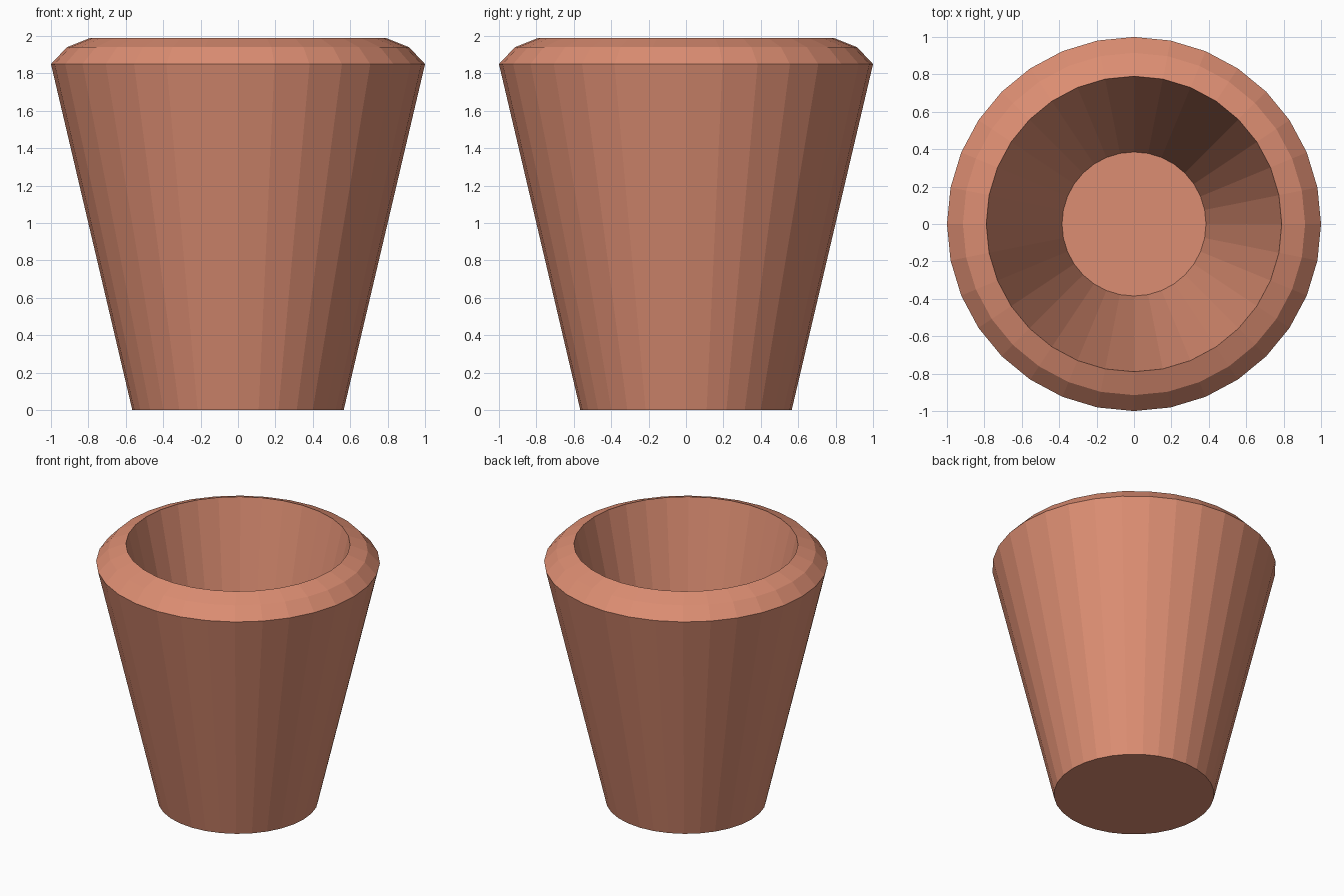
import bpy, bmesh
from math import cos, sin, pi

if "Cube" in bpy.data.objects:
    bpy.data.objects.remove(bpy.data.objects["Cube"])

SIDES = 32
# Cup profile (radius, height): outer base, shoulder, bevelled rim, inner lip, inner floor
PROFILE = [(0.565, 0), (1.0, 1.85), (0.915, 1.94), (0.79, 1.99), (0.385, 0.23)]

bm = bmesh.new()
rings = [[bm.verts.new((r * cos(2 * pi * i / SIDES), r * sin(2 * pi * i / SIDES), z))
          for i in range(SIDES)] for r, z in PROFILE]

# Walls and rim
for a, b in zip(rings, rings[1:]):
    for i in range(SIDES):
        j = (i + 1) % SIDES
        bm.faces.new((a[i], a[j], b[j], b[i]))

# Underside and inner floor
bm.faces.new(rings[0][::-1])
bm.faces.new(rings[-1])

mesh = bpy.data.meshes.new("cup")
bm.to_mesh(mesh)
bm.free()
cup = bpy.data.objects.new("cup", mesh)
bpy.context.collection.objects.link(cup)

# Terracotta colour
mat = bpy.data.materials.new("terracotta")
mat.diffuse_color = (0.72, 0.27, 0.17, 1)
mat.use_nodes = True
mat.node_tree.nodes["Principled BSDF"].inputs["Base Color"].default_value = mat.diffuse_color
mesh.materials.append(mat)
